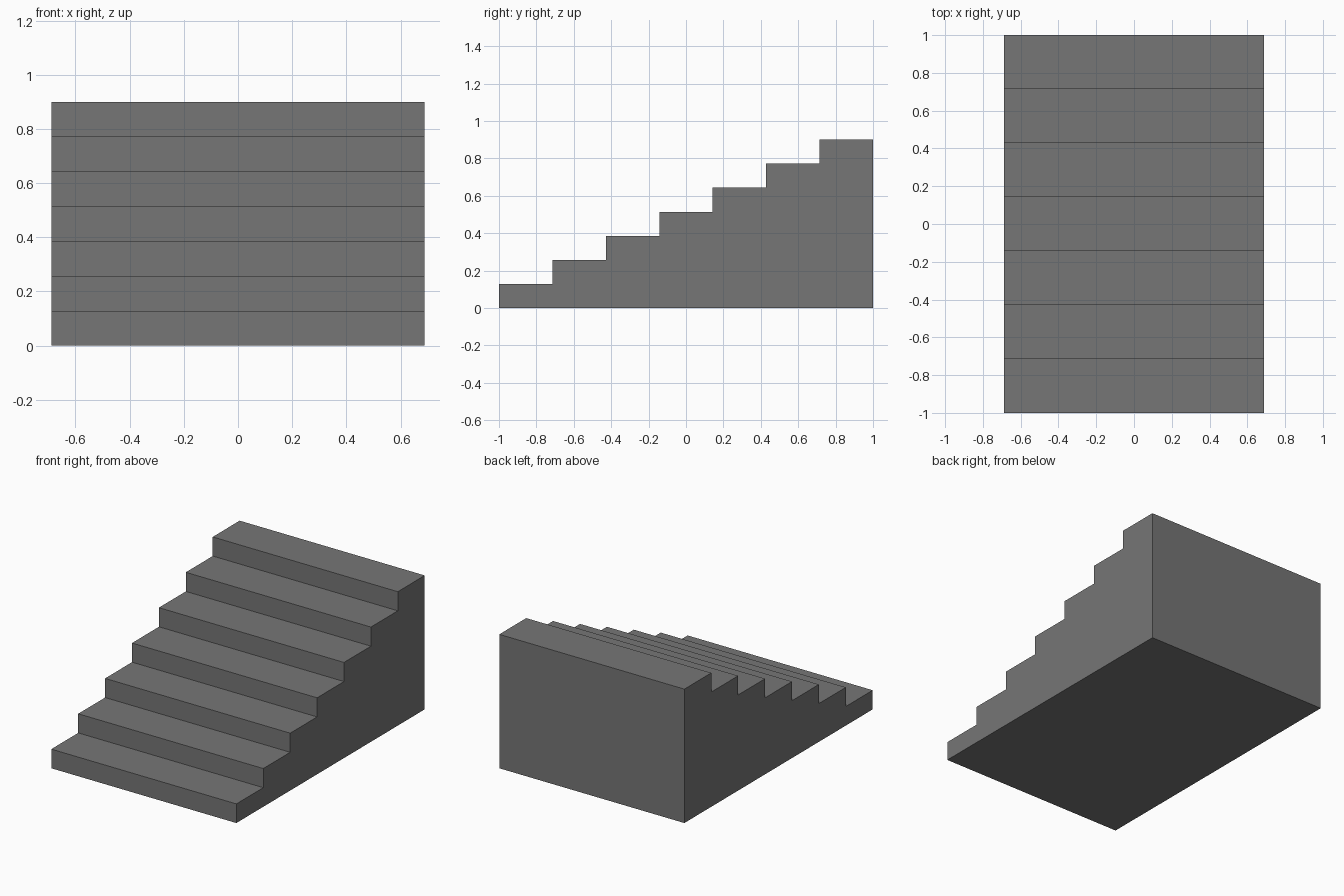
import bpy
import bmesh

if "Cube" in bpy.data.objects:
    bpy.data.objects.remove(bpy.data.objects["Cube"])

STEPS = 7
HALF_WIDTH, LENGTH, HEIGHT = 0.688, 2.0, 0.9
run, rise = LENGTH / STEPS, HEIGHT / STEPS

# Stepped side profile in the YZ plane
profile = [(-1.0, 0.0)]
for i in range(STEPS):
    profile += [(-1 + i * run, (i + 1) * rise), (-1 + (i + 1) * run, (i + 1) * rise)]
profile.append((1.0, 0.0))

# Extrude the profile across the width
bm = bmesh.new()
side = bm.faces.new([bm.verts.new((-HALF_WIDTH, y, z)) for y, z in profile])
ext = bmesh.ops.extrude_face_region(bm, geom=[side], use_keep_orig=True)
moved = [g for g in ext["geom"] if isinstance(g, bmesh.types.BMVert)]
bmesh.ops.translate(bm, verts=moved, vec=(2 * HALF_WIDTH, 0, 0))
bmesh.ops.recalc_face_normals(bm, faces=bm.faces)
mesh = bpy.data.meshes.new("staircase")
bm.to_mesh(mesh)
bm.free()

# Plain grey stone
grey = bpy.data.materials.new("stone_grey")
grey.diffuse_color = (0.18, 0.18, 0.18, 1)
grey.use_nodes = True
grey.node_tree.nodes["Principled BSDF"].inputs["Base Color"].default_value = grey.diffuse_color
mesh.materials.append(grey)
stairs = bpy.data.objects.new("staircase", mesh)
bpy.context.collection.objects.link(stairs)
